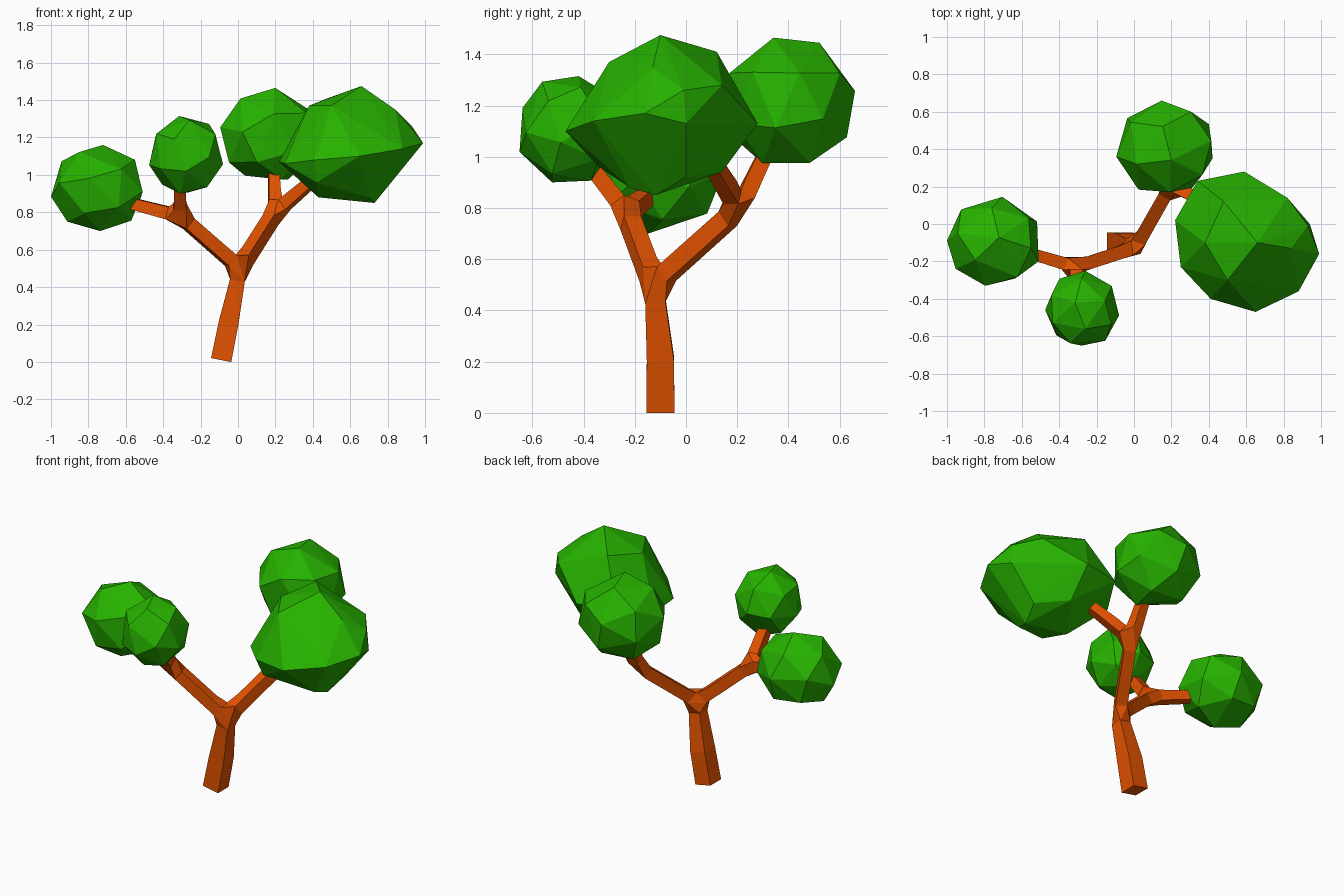
import bpy, bmesh, math
from mathutils import Vector, Euler

default = bpy.data.objects.get("Cube")
if default:
    bpy.data.objects.remove(default)


def material(name, rgb):
    mat = bpy.data.materials.new(name)
    mat.use_nodes = True
    mat.diffuse_color = (*rgb, 1)
    mat.node_tree.nodes["Principled BSDF"].inputs["Base Color"].default_value = (*rgb, 1)
    return mat


def add_object(name, mesh, mat):
    obj = bpy.data.objects.new(name, mesh)
    bpy.context.scene.collection.objects.link(obj)
    mesh.materials.append(mat)
    return obj


bark = material("orange bark", (0.77, 0.085, 0.0))
leaf = material("leaf green", (0.02, 0.45, 0.0))


def hull(name, points):
    """Faceted foliage clump wrapped around a cloud of points."""
    bm = bmesh.new()
    for p in points:
        bm.verts.new(p)
    bmesh.ops.convex_hull(bm, input=bm.verts[:])
    loose = [v for v in bm.verts if not v.link_faces]
    bmesh.ops.delete(bm, geom=loose, context="VERTS")
    bmesh.ops.recalc_face_normals(bm, faces=bm.faces[:])
    mesh = bpy.data.meshes.new(name)
    bm.to_mesh(mesh)
    bm.free()
    return add_object(name, mesh, leaf)


def clump(name, low, high, turn, count=21):
    """Evenly spread points on a ball, turned and fitted to a box."""
    golden = math.pi * (3 - math.sqrt(5))
    rot = Euler(turn).to_matrix()
    pts = []
    for i in range(count):
        z = 1 - (2 * i + 1) / count
        r = math.sqrt(1 - z * z)
        pts.append(rot @ Vector((r * math.cos(golden * i), r * math.sin(golden * i), z)))
    for a in range(3):
        lo, hi = min(p[a] for p in pts), max(p[a] for p in pts)
        for p in pts:
            p[a] = low[a] + (p[a] - lo) / (hi - lo) * (high[a] - low[a])
    return hull(name, pts)


# Trunk and branches: a square-section skin over a forking skeleton
joints = {
    "base": ((-0.09, -0.10, 0.01), 0.055),
    "bend": ((-0.05, -0.10, 0.21), 0.053),
    "fork": ((0.01, -0.125, 0.50), 0.036),
    "left_fork": ((-0.31, -0.23, 0.78), 0.035),
    "left_tip": ((-0.58, -0.15, 0.85), 0.030),
    "front_tip": ((-0.31, -0.37, 0.96), 0.030),
    "right_fork": ((0.20, 0.21, 0.80), 0.035),
    "back_tip": ((0.19, 0.32, 1.03), 0.028),
    "right_tip": ((0.41, 0.10, 0.98), 0.028),
}
links = [("base", "bend"), ("bend", "fork"), ("fork", "left_fork"), ("fork", "right_fork"),
         ("left_fork", "left_tip"), ("left_fork", "front_tip"),
         ("right_fork", "back_tip"), ("right_fork", "right_tip")]
order = list(joints)
skeleton = bpy.data.meshes.new("trunk_and_branches")
skeleton.from_pydata([joints[n][0] for n in order],
                     [(order.index(a), order.index(b)) for a, b in links], [])
trunk = add_object("trunk_and_branches", skeleton, bark)
skin = trunk.modifiers.new("Skin", "SKIN")
skin.use_smooth_shade = False
for data, n in zip(skeleton.skin_vertices[0].data, order):
    data.radius = (joints[n][1], joints[n][1])
    data.use_root = n == "base"

# Small round foliage clumps
clump("left_branch_foliage", (-1.0, -0.33, 0.70), (-0.51, 0.145, 1.16), (0.3, 0.5, 0.2))
clump("front_foliage", (-0.475, -0.65, 0.90), (-0.08, -0.25, 1.315), (0.9, 0.2, 0.6))
clump("back_foliage", (-0.095, 0.17, 0.975), (0.42, 0.66, 1.465), (0.1, 0.8, 1.1))

# Large flattened foliage clump: rim, crown and underside
rim = [(.22, .02, 1.07), (.34, .23, 1.13), (.59, .28, 1.13), (.82, .14, 1.28), (.93, -.01, 1.26),
       (.94, 0, 1.13), (.99, -.16, 1.17), (.88, -.36, 1.14), (.65, -.47, 1.1), (.41, -.4, 1.08),
       (.25, -.23, 1.06)]
crown = [(.38, -.1, 1.37), (.66, -.1, 1.475), (.5, -.3, 1.37), (.48, .12, 1.41), (.84, -.13, 1.35)]
underside = [(.73, -.12, .85), (.43, -.1, .88), (.6, .14, .94), (.77, 0, .92),
             (.7, -.22, .88), (.42, -.34, .96)]
hull("large_foliage", rim + crown + underside)
